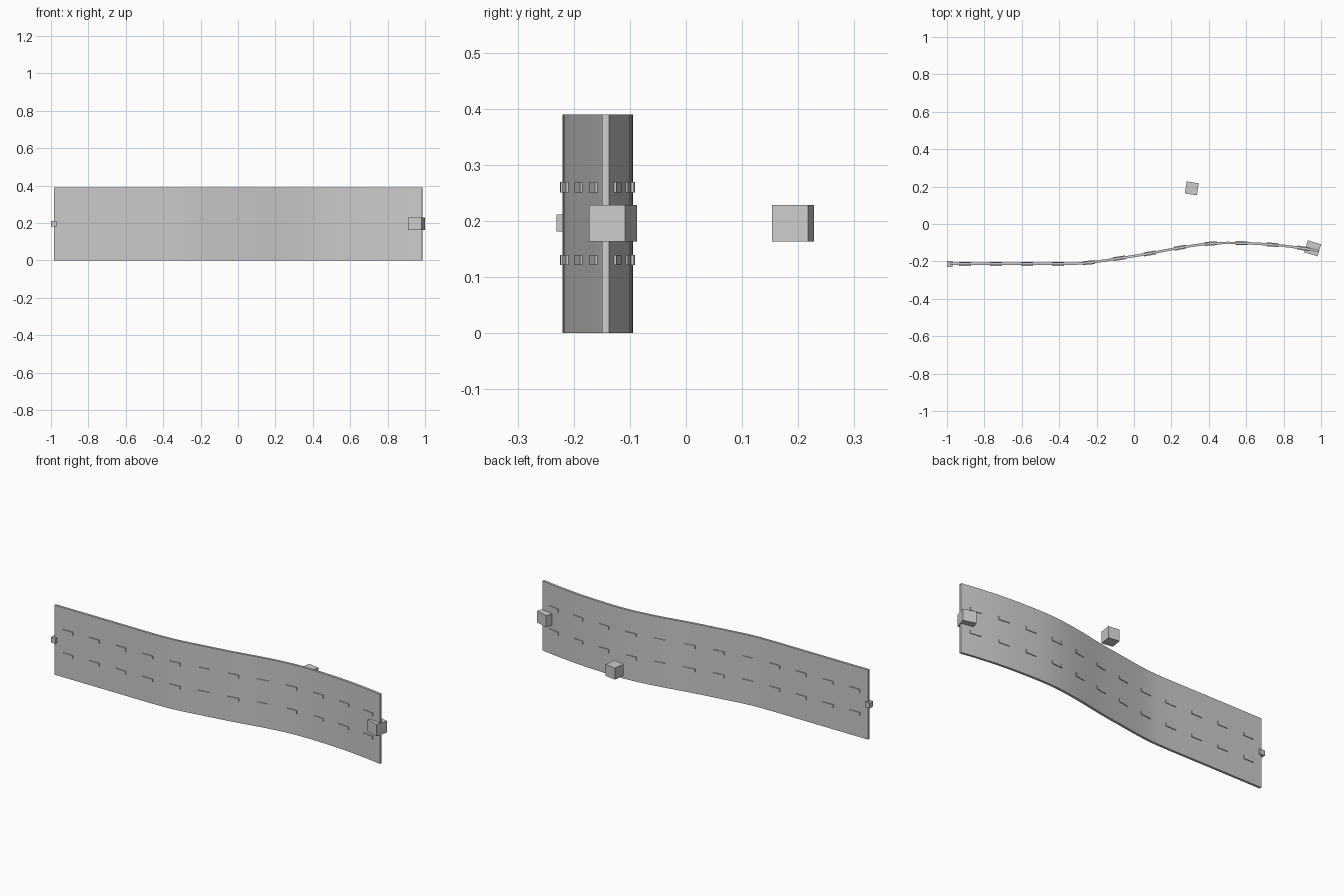
import bpy
import bmesh
import math
from mathutils import Matrix, Vector

if "Cube" in bpy.data.objects:
    bpy.data.objects.remove(bpy.data.objects["Cube"])

grey = bpy.data.materials.new("light grey")
grey.diffuse_color = (0.6, 0.6, 0.6, 1.0)
grey.use_nodes = True
grey.node_tree.nodes["Principled BSDF"].inputs["Base Color"].default_value = grey.diffuse_color

HEIGHT = 0.39
THICK = 0.013
DASHES = 12


def finish(bm, name, mat=grey):
    bmesh.ops.recalc_face_normals(bm, faces=bm.faces)
    mesh = bpy.data.meshes.new(name)
    bm.to_mesh(mesh)
    bm.free()
    mesh.materials.append(mat)
    obj = bpy.data.objects.new(name, mesh)
    bpy.context.collection.objects.link(obj)
    return obj


def add_box(bm, centre, size, angle=0.0):
    m = (Matrix.Translation(centre) @ Matrix.Rotation(angle, 4, 'Z')
         @ Matrix.Diagonal((*size, 1.0)))
    bmesh.ops.create_cube(bm, size=1.0, matrix=m)


def box(name, centre, size, angle=0.0):
    bm = bmesh.new()
    add_box(bm, centre, size, math.radians(angle))
    return finish(bm, name)


# Centre line of the road: straight, then a gentle S-bend
knots = [Vector(p) for p in [
    (-0.985, -0.213), (-0.60, -0.213), (-0.35, -0.213), (-0.24, -0.2065),
    (-0.077, -0.183), (0.087, -0.157), (0.25, -0.126), (0.40, -0.1055),
    (0.53, -0.1015), (0.73, -0.110), (0.89, -0.128), (0.986, -0.1435)]]


def slope(i):
    a, b = knots[max(i - 1, 0)], knots[min(i + 1, len(knots) - 1)]
    return (b.y - a.y) / (b.x - a.x)


path = []
for i in range(len(knots) - 1):
    p, q = knots[i], knots[i + 1]
    w = q.x - p.x
    for k in range(4):
        t = k / 4
        y = ((2*t**3 - 3*t**2 + 1) * p.y + (t**3 - 2*t**2 + t) * w * slope(i)
             + (3*t**2 - 2*t**3) * q.y + (t**3 - t**2) * w * slope(i + 1))
        path.append(Vector((p.x + t * w, y)))
path.append(knots[-1])

# Road slab: rectangular cross-section swept along the centre line
bm = bmesh.new()
rings = []
for i, p in enumerate(path):
    d = (path[min(i + 1, len(path) - 1)] - path[max(i - 1, 0)]).normalized()
    n = Vector((-d.y, d.x)) * THICK / 2
    rings.append([bm.verts.new((p.x + s * n.x, p.y + s * n.y, z))
                  for s, z in ((-1, 0), (1, 0), (1, HEIGHT), (-1, HEIGHT))])
for a, b in zip(rings, rings[1:]):
    for k in range(4):
        bm.faces.new((a[k], b[k], b[(k + 1) % 4], a[(k + 1) % 4]))
bm.faces.new(rings[0])
bm.faces.new(rings[-1])
road = finish(bm, "road_slab")
bpy.context.view_layer.objects.active = road
road.select_set(True)
bpy.ops.object.shade_smooth_by_angle(angle=math.radians(30))

# Lane dashes: two rows of thin bars standing proud of both road faces
lengths = [(b - a).length for a, b in zip(path, path[1:])]
total = sum(lengths)


def along(dist):
    for p, q, seg in zip(path, path[1:], lengths):
        if dist <= seg:
            return p.lerp(q, dist / seg), math.atan2(q.y - p.y, q.x - p.x)
        dist -= seg
    return path[-1], 0.0


for name, z in (("lower_lane_dashes", HEIGHT / 3), ("upper_lane_dashes", HEIGHT * 2 / 3)):
    bm = bmesh.new()
    for i in range(DASHES):
        p, angle = along(total * (i + 0.5) / DASHES)
        add_box(bm, (p.x, p.y, z), (0.064, 0.021, 0.018), angle)
    finish(bm, name)

# Marker blocks: small one at the start, larger ones at the end and off the road
box("start_marker", (-0.985, -0.2145, 0.196), (0.03, 0.032, 0.03))
box("end_marker", (0.955, -0.13, 0.196), (0.074, 0.067, 0.065), -17)
box("side_marker", (0.309, 0.1905, 0.196), (0.065, 0.065, 0.065), -9)
